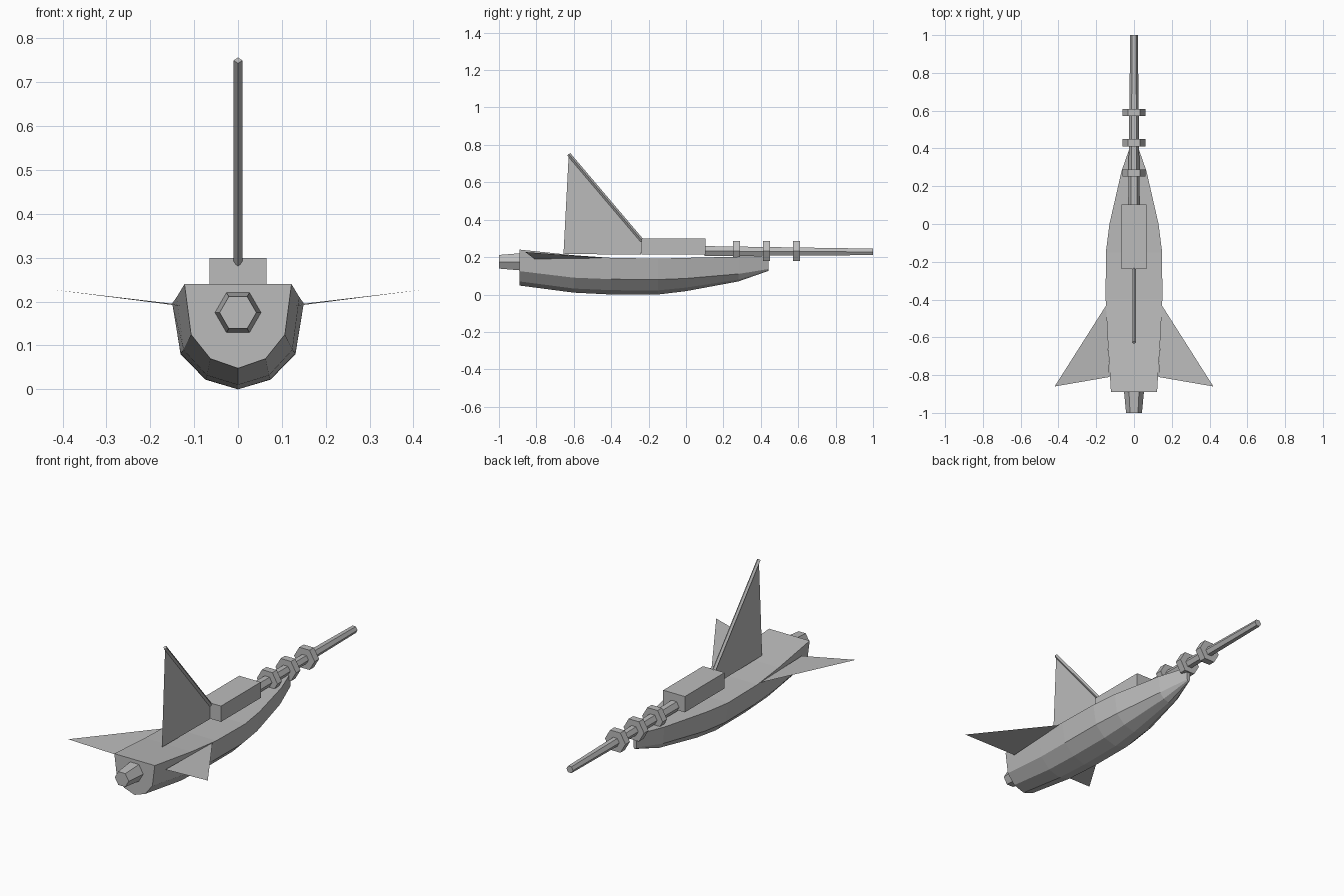
import bpy
import bmesh
from mathutils import Vector

default_cube = bpy.data.objects.get("Cube")
if default_cube:
    bpy.data.objects.remove(default_cube, do_unlink=True)

# Single plain grey finish
grey = bpy.data.materials.new("plain grey")
grey.use_nodes = True
grey_colour = (0.5, 0.5, 0.5, 1)
grey.diffuse_color = grey_colour
grey.node_tree.nodes["Principled BSDF"].inputs["Base Color"].default_value = grey_colour


def finish_mesh(name, bm):
    """Turn a bmesh into a named object with the grey material."""
    bmesh.ops.recalc_face_normals(bm, faces=bm.faces)
    mesh = bpy.data.meshes.new(name)
    bm.to_mesh(mesh)
    bm.free()
    part = bpy.data.objects.new(name, mesh)
    part.data.materials.append(grey)
    bpy.context.collection.objects.link(part)
    return part


def add_sheet(name, corners):
    """Paper-thin panel through the given corners."""
    bm = bmesh.new()
    bm.faces.new([bm.verts.new(corner) for corner in corners])
    return finish_mesh(name, bm)


def add_rod(name, start, end, start_radius, end_radius, sides=6, up="X"):
    """Straight faceted rod between two points."""
    start, end = Vector(start), Vector(end)
    axis = end - start
    bpy.ops.mesh.primitive_cone_add(
        vertices=sides, radius1=start_radius, radius2=end_radius,
        depth=axis.length, location=(start + end) / 2,
        rotation=axis.to_track_quat("Z", up).to_euler())
    part = bpy.context.object
    part.name = name
    part.data.materials.append(grey)
    return part


def add_hull(name, stations):
    """Skin a mirrored hull; each station is y, three (x, z) pairs, keel z."""
    bm = bmesh.new()
    rings = []
    for y, sheer, chine, bilge, keel in stations:
        side = [sheer, chine, bilge]
        outline = side + [(0, keel)] + [(-x, z) for x, z in reversed(side)]
        rings.append([bm.verts.new((x, y, z)) for x, z in outline])
    for ring, following in zip(rings, rings[1:]):
        for i in range(len(ring)):
            j = (i + 1) % len(ring)
            bm.faces.new((ring[i], ring[j], following[j], following[i]))
    bm.faces.new(rings[0])
    bm.faces.new(rings[-1])
    return finish_mesh(name, bm)


# Boat-shaped hull, tail to nose: sheer, chine, bilge, keel
add_hull("hull", [
    (-.89, (.122, .24), (.107, .125), (.063, .07), .048),
    (-.6, (.14, .21), (.124, .09), (.071, .032), .01),
    (-.4, (.15, .196), (.131, .082), (.074, .023), 0),
    (-.15, (.149, .192), (.131, .08), (.074, .022), 0),
    (0, (.13, .196), (.115, .086), (.065, .037), .018),
    (.28, (.066, .202), (.058, .11), (.034, .08), .07),
    (.44, (.01, .207), (.009, .136), (.006, .13), .126),
])

# Thin swept side wings
for side, label in ((1, "left"), (-1, "right")):
    add_sheet(label + "_wing", [
        (side * .147, -.43, .195),
        (side * .13, -.81, .19),
        (side * .42, -.86, .227),
    ])

# Cabin block on the deck
bpy.ops.mesh.primitive_cube_add(size=1, location=(0, -.068, .257))
cabin = bpy.context.object
cabin.name = "cabin_block"
cabin.scale = (.13, .342, .086)
cabin.data.materials.append(grey)

# Tall tail fin with a square rod on its leading edge
fin_foot, fin_tip = (0, -.235, .288), (0, -.627, .75)
add_sheet("tail_fin", [(0, -.655, .217), (0, -.24, .213), fin_foot, fin_tip])
add_rod("fin_leading_edge", fin_foot, fin_tip, .0103, .0103, sides=4, up="Y")

# Long tapered nose barrel with three collars
barrel_height = .232
add_rod("nose_barrel", (0, .1, barrel_height), (0, 1, barrel_height - .004), .031, .02)
for number in range(3):
    y = .27 + number * .16
    add_rod("barrel_collar", (0, y - .019, barrel_height),
            (0, y + .019, barrel_height), .062, .062)

# Stubby tapered tail nozzle
nozzle_height = .175
add_rod("tail_nozzle", (0, -1, nozzle_height), (0, -.885, nozzle_height), .042, .053)
